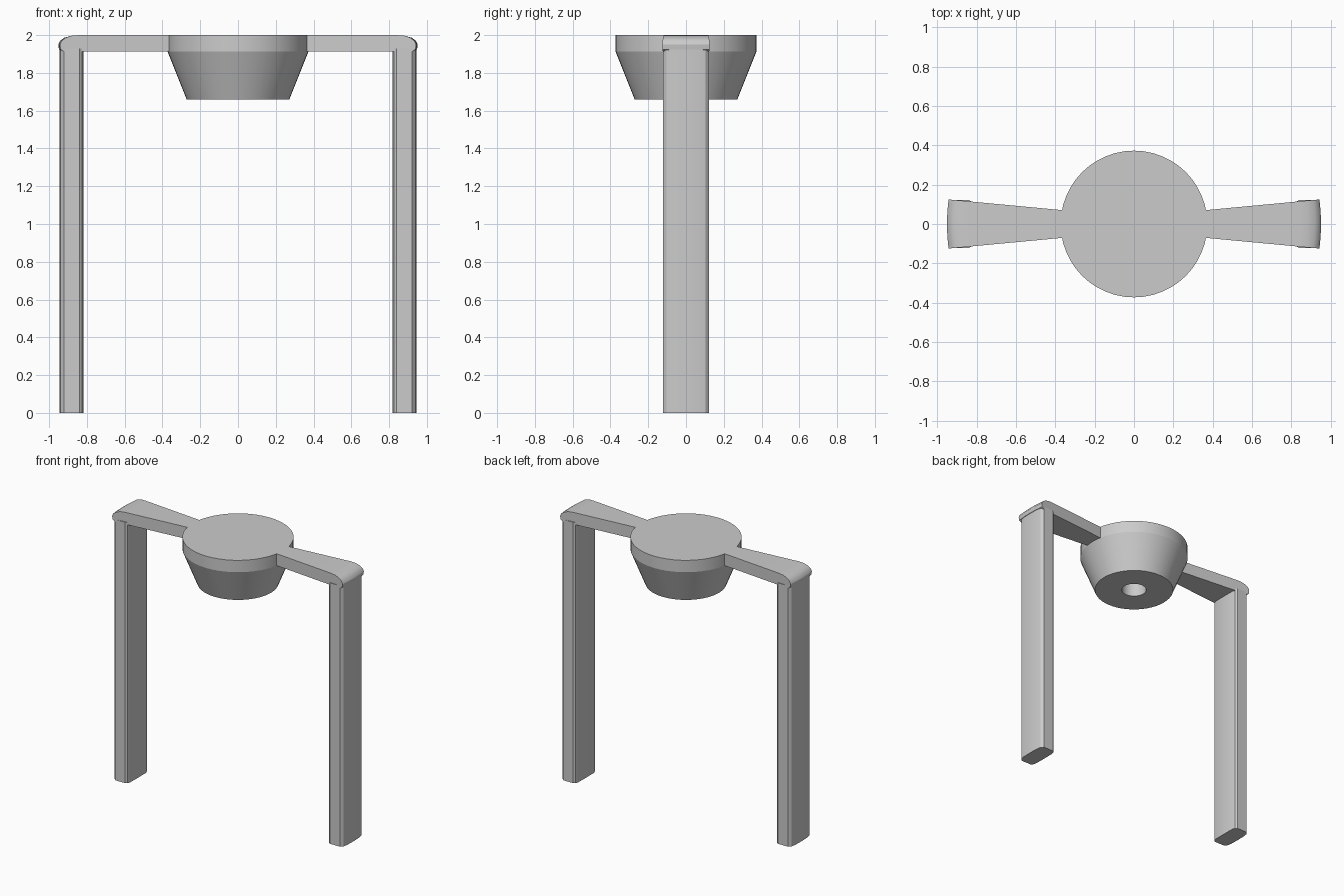
import bpy, bmesh, math

if "Cube" in bpy.data.objects:
    bpy.data.objects.remove(bpy.data.objects["Cube"])


def finish(name, bm, angle=30):
    bmesh.ops.recalc_face_normals(bm, faces=bm.faces[:])
    me = bpy.data.meshes.new(name)
    bm.to_mesh(me)
    bm.free()
    ob = bpy.data.objects.new(name, me)
    bpy.context.collection.objects.link(ob)
    bpy.ops.object.select_all(action='DESELECT')
    ob.select_set(True)
    bpy.context.view_layer.objects.active = ob
    bpy.ops.object.shade_smooth_by_angle(angle=math.radians(angle))
    return ob


def loft(bm, loops):
    # skin closed loops of points and cap both ends
    rings = [[bm.verts.new(p) for p in loop] for loop in loops]
    n = len(rings[0])
    for a, b in zip(rings, rings[1:]):
        for i in range(n):
            j = (i + 1) % n
            bm.faces.new((a[i], a[j], b[j], b[i]))
    bm.faces.new(rings[0])
    bm.faces.new(rings[-1])


def circle(r, z, n=48):
    return [(r * math.cos(2 * math.pi * i / n), r * math.sin(2 * math.pi * i / n), z)
            for i in range(n)]


# Central hub: flat top, tapered cup, blind hole underneath
bm = bmesh.new()
loft(bm, [circle(r, z) for r, z in
          [(0.373, 2.0), (0.373, 1.912), (0.272, 1.66), (0.085, 1.66), (0.085, 1.9)]])
finish("hub", bm, 20)

ARM = [(0.355, 1.912), (0.355, 2.0), (0.84, 2.0), (0.88, 1.997), (0.912, 1.986),
       (0.934, 1.97), (0.943, 1.95), (0.94, 1.925), (0.92, 1.912)]
# Quarter of the leg section, outer then inner side, before mirroring in y
HALF = [(0.945, 0.0), (0.943, 0.07), (0.937, 0.104), (0.92, 0.122),
        (0.838, 0.122), (0.825, 0.112), (0.818, 0.09), (0.817, 0.0)]
SECTION = HALF + [(x, -y) for x, y in reversed(HALF[1:-1])]

for side, label in ((1, "right"), (-1, "left")):
    # Arm: flares outward, rounded over the leg
    bm = bmesh.new()
    loops = []
    for t in (-1, -0.5, 0, 0.5, 1):
        loop = []
        for x, z in ARM:
            y = t * (0.07 + (x - 0.36) * 0.094)
            bulge = 0.008 * (1 - t * t) if x > 0.9 else 0
            loop.append((side * (x + bulge), y, z))
        loops.append(loop)
    loft(bm, loops)
    finish(label + "_arm", bm)

    # Leg: rounded bar
    bm = bmesh.new()
    loft(bm, [[(side * x, side * y, z) for x, y in SECTION] for z in (0.0, 1.93)])
    finish(label + "_leg", bm)
